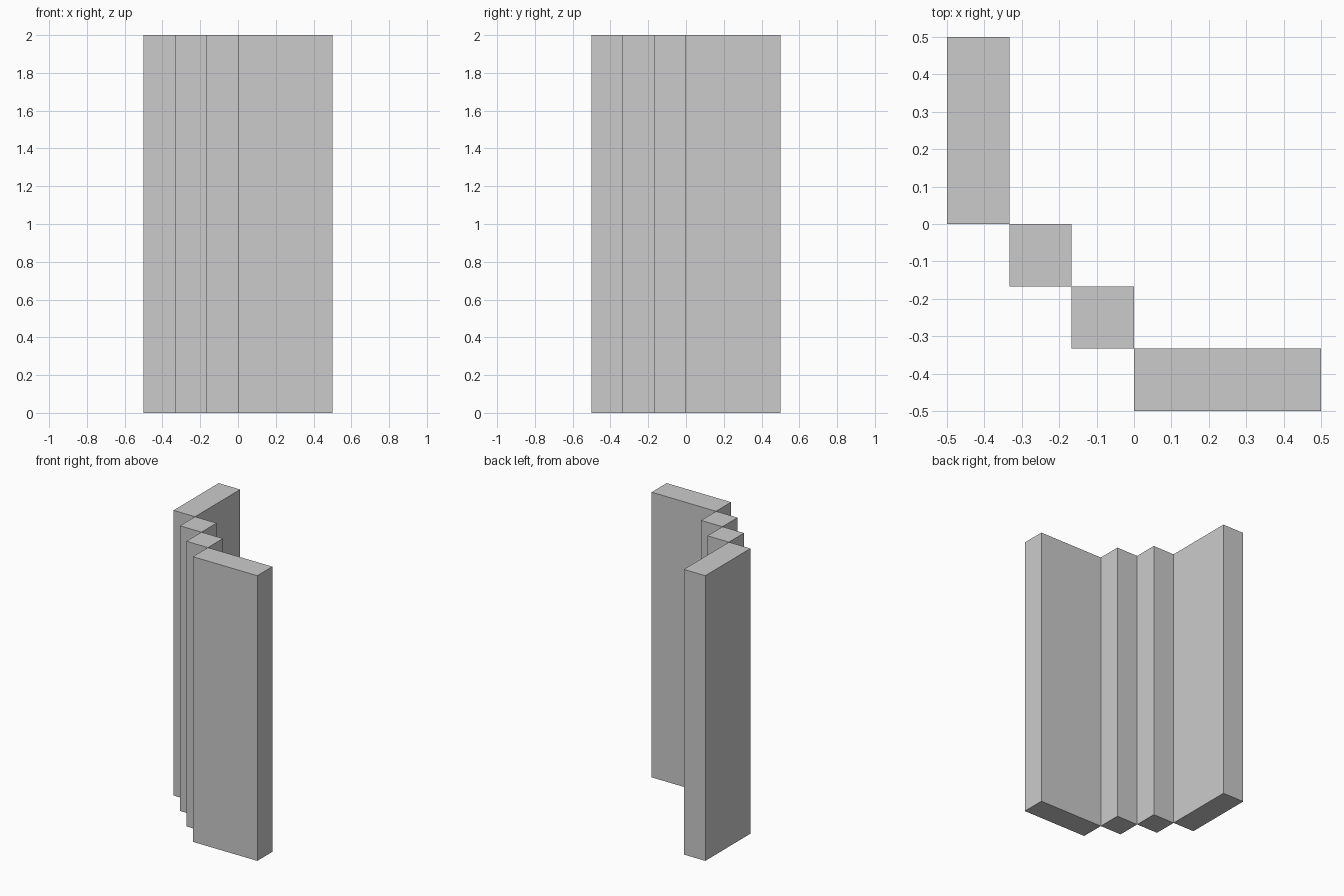
import bpy

if "Cube" in bpy.data.objects:
    bpy.data.objects.remove(bpy.data.objects["Cube"])

HEIGHT = 2.0
S = 1 / 6  # wall thickness and step size


def block(name, x0, x1, y0, y1):
    """Upright full-height block covering a rectangle on the ground."""
    bpy.ops.mesh.primitive_cube_add(
        size=1, location=((x0 + x1) / 2, (y0 + y1) / 2, HEIGHT / 2))
    ob = bpy.context.object
    ob.name = name
    ob.scale = (x1 - x0, y1 - y0, HEIGHT)
    bpy.ops.object.transform_apply(location=False, rotation=False, scale=True)
    return ob


# Long wall panels at both ends
block("left_wall_panel", -0.5, -0.5 + S, 0, 0.5)
block("front_wall_panel", 0, 0.5, -0.5, -0.5 + S)

# Square pillars stepping diagonally between the panels
for i in range(2):
    x0 = -0.5 + S * (i + 1)
    y1 = -S * i
    block(f"corner_step_{i + 1}", x0, x0 + S, y1 - S, y1)
